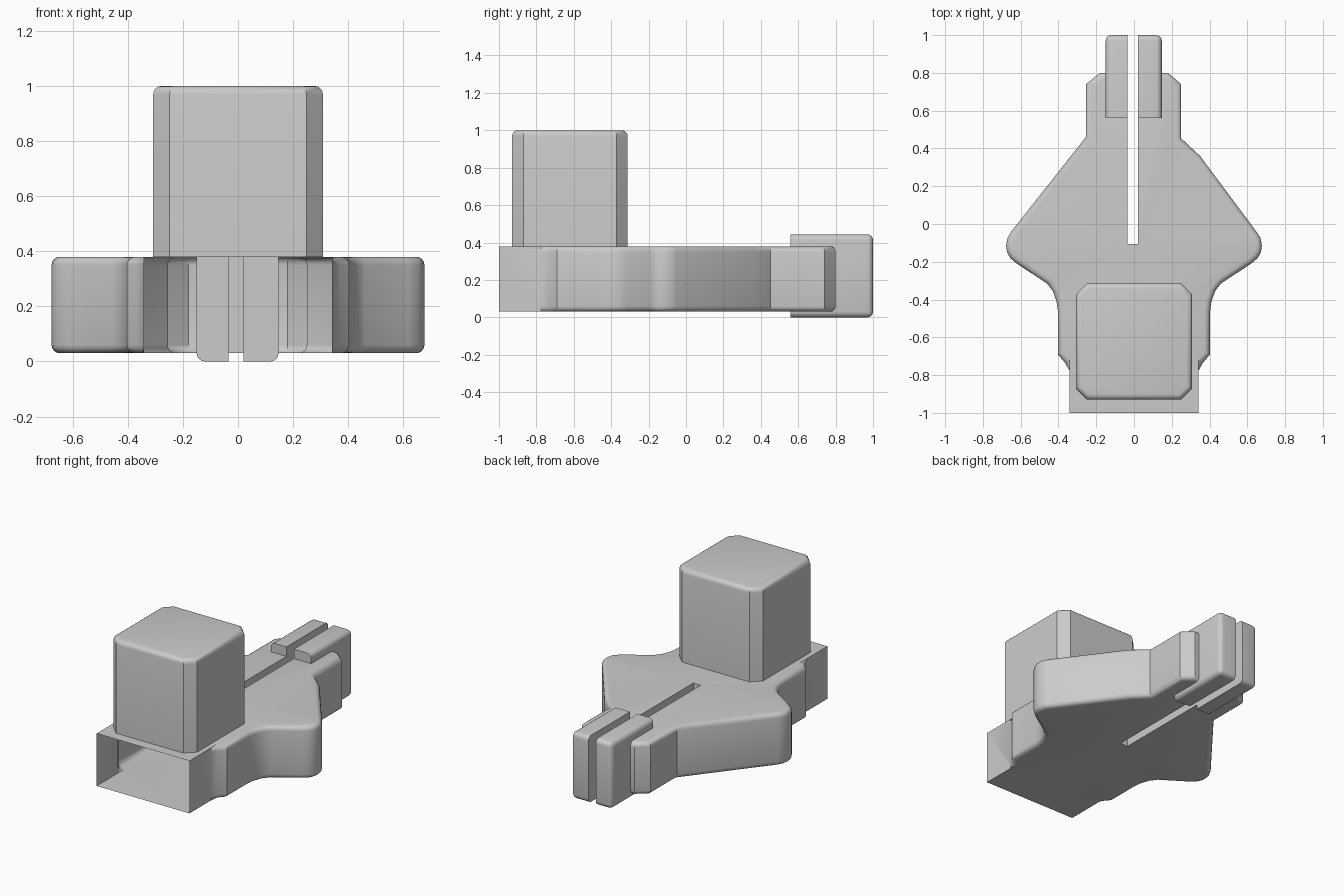
import bpy, bmesh
from math import radians

if "Cube" in bpy.data.objects:
    bpy.data.objects.remove(bpy.data.objects["Cube"])


def prism(name, outline, z0, z1, round_edge=None, width=0.03):
    """Extrude an XY outline; round the edges accepted by round_edge(a, b)."""
    bm = bmesh.new()
    base = bm.faces.new([bm.verts.new((x, y, z0)) for x, y in outline])
    ext = bmesh.ops.extrude_face_region(bm, geom=[base], use_keep_orig=True)
    top = [v for v in ext["geom"] if isinstance(v, bmesh.types.BMVert)]
    bmesh.ops.translate(bm, vec=(0, 0, z1 - z0), verts=top)
    bmesh.ops.recalc_face_normals(bm, faces=bm.faces)
    if round_edge:
        edges = [e for e in bm.edges if round_edge(e.verts[0].co, e.verts[1].co)]
        bmesh.ops.bevel(bm, geom=edges, offset=width, segments=4, profile=0.5,
                        affect='EDGES', clamp_overlap=False)
    mesh = bpy.data.meshes.new(name)
    bm.to_mesh(mesh)
    bm.free()
    obj = bpy.data.objects.new(name, mesh)
    bpy.context.collection.objects.link(obj)
    return obj


def activate(obj):
    bpy.ops.object.select_all(action='DESELECT')
    obj.select_set(True)
    bpy.context.view_layer.objects.active = obj


def cut(obj, cutter):
    activate(obj)
    mod = obj.modifiers.new("slit", 'BOOLEAN')
    mod.operation, mod.solver, mod.object = 'DIFFERENCE', 'EXACT', cutter
    bpy.ops.object.modifier_apply(modifier=mod.name)


def remove_faces(obj, test):
    bm = bmesh.new()
    bm.from_mesh(obj.data)
    doomed = [f for f in bm.faces if test(f)]
    bmesh.ops.delete(bm, geom=doomed, context='FACES')
    bm.to_mesh(obj.data)
    bm.free()


def smooth(obj):
    activate(obj)
    bpy.ops.object.shade_smooth_by_angle(angle=radians(32))


def rect(x0, x1, y0, y1):
    return [(x0, y0), (x1, y0), (x1, y1), (x0, y1)]


# Body: flat winged shell, rounded rims except at the open front sleeve
lower = [(0.342, -1), (0.342, -0.775), (0.365, -0.735), (0.403, -0.69),
         (0.403, -0.46), (0.41, -0.41), (0.43, -0.355), (0.46, -0.315),
         (0.62, -0.21), (0.655, -0.18), (0.672, -0.15), (0.677, -0.115),
         (0.67, -0.075)]
right = lower + [(0.655, -0.05), (0.35, 0.36), (0.25, 0.453), (0.25, 0.74), (0.18, 0.80)]
left = lower + [(0.65, -0.04), (0.255, 0.46), (0.255, 0.74), (0.18, 0.80)]
outline = right + [(-x, y) for x, y in reversed(left)]
body = prism("body", outline, 0.03, 0.38,
             lambda a, b: abs(a.z - b.z) < 0.01 and max(a.y, b.y) > -0.77)

# Clip: block at the back, square at its inner end
clip = prism("back_clip", rect(-0.15, 0.147, 0.56, 1.0), 0.0, 0.443,
             lambda a, b: max(a.y, b.y) > 0.9)

# Slit through the body and the clip
slit = prism("slit_cutter", rect(-0.035, 0.02, -0.105, 1.2), -0.2, 0.7)
cut(body, slit)
cut(clip, slit)
bpy.data.objects.remove(slit)
remove_faces(body, lambda f: all(v.co.y < -0.999 for v in f.verts))

# Tower: box with chamfered corners and rounded top rim
c = 0.06
x, y0, y1 = 0.308, -0.93, -0.312
octagon = [(-x + c, y0), (x - c, y0), (x, y0 + c), (x, y1 - c),
           (x - c, y1), (-x + c, y1), (-x, y1 - c), (-x, y0 + c)]
tower = prism("tower_block", octagon, 0.38, 1.0,
              lambda a, b: min(a.z, b.z) > 0.99)
remove_faces(tower, lambda f: all(v.co.z < 0.381 for v in f.verts))

for part in (body, clip, tower):
    smooth(part)
